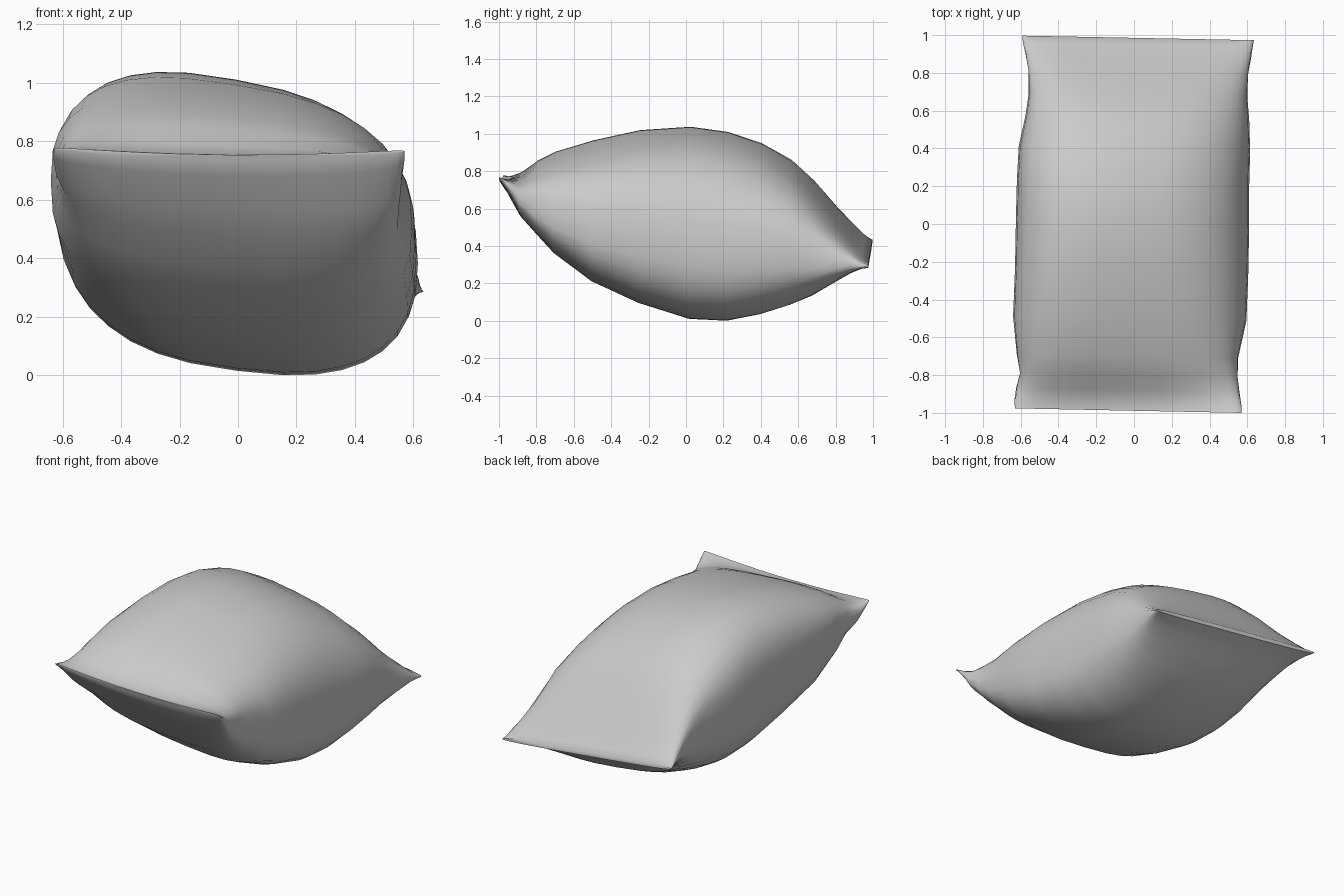
import bpy, bmesh, math

if "Cube" in bpy.data.objects:
    bpy.data.objects.remove(bpy.data.objects["Cube"])

# Stations along the sack: y, top z, bottom z, left x, right x, roll slope, section roundness
STATIONS = [
    (-0.988, 0.782, 0.760, -0.63, 0.570, -0.008, 3.0),
    (-0.95, 0.785, 0.705, -0.635, 0.570, -0.02, 3.0),
    (-0.88, 0.808, 0.570, -0.63, 0.565, -0.05, 3.0),
    (-0.80, 0.855, 0.470, -0.615, 0.560, -0.08, 3.0),
    (-0.70, 0.905, 0.360, -0.625, 0.555, -0.10, 2.9),
    (-0.50, 0.965, 0.210, -0.64, 0.595, -0.13, 2.8),
    (-0.25, 1.020, 0.095, -0.63, 0.605, -0.16, 2.7),
    (0.02, 1.038, 0.010, -0.625, 0.610, -0.18, 2.6),
    (0.22, 1.010, 0.000, -0.62, 0.610, -0.185, 2.6),
    (0.40, 0.950, 0.035, -0.61, 0.615, -0.18, 2.6),
    (0.56, 0.860, 0.085, -0.575, 0.610, -0.17, 2.7),
    (0.68, 0.750, 0.135, -0.56, 0.603, -0.16, 2.8),
    (0.80, 0.610, 0.205, -0.57, 0.615, -0.145, 2.9),
    (0.89, 0.515, 0.255, -0.58, 0.625, -0.13, 3.0),
    (0.95, 0.455, 0.278, -0.59, 0.630, -0.12, 3.0),
    (0.985, 0.433, 0.283, -0.59, 0.635, -0.116, 3.0),
]
SIDES = 36


def section(y, top, bottom, left, right, slope, n):
    """Rolled superellipse whose highest and lowest points meet top and bottom."""
    w, cx = (right - left) / 2, (right + left) / 2
    half, cz = (top - bottom) / 2, (top + bottom) / 2
    q = n / (n - 1)
    relax = 0.3 * max(0, min(1, (0.93 - abs(y)) / 0.3))  # underside rolls less

    def height(k):
        return max(half ** q - abs(k * w) ** q, 1e-6) ** (1 / q)

    h_top, h_bottom = height(slope), height(slope * (1 - relax))
    points = []
    for i in range(SIDES):
        a = 2 * math.pi * i / SIDES
        c, s = math.cos(a), math.sin(a)
        u = math.copysign(abs(c) ** (2 / n), c)
        v = math.copysign(abs(s) ** (2 / n), s)
        k = slope * (1 + relax * min(v, 0))
        h = h_top if v > 0 else h_bottom
        # tucked gussets beside the seams
        tuck = 0.02 * math.exp(-((abs(y) - 0.8) / 0.1) ** 2) * max(0, 1 - abs(v)) ** 2
        sag = 0.026 * (1 - u * u) * max(0, min(1, (-y - 0.8) / 0.15))
        points.append((cx + w * u * (1 - tuck), y - 0.012 * u,
                       cz + k * w * u + h * v - sag))
    return points


# Padded sack body, lofted from seam to seam
bm = bmesh.new()
rings = [[bm.verts.new(p) for p in section(*st)] for st in STATIONS]
for a, b in zip(rings, rings[1:]):
    for i in range(SIDES):
        j = (i + 1) % SIDES
        bm.faces.new((a[i], a[j], b[j], b[i]))
# Thin seam ends
bm.faces.new(rings[0])
bm.faces.new(rings[-1])
bmesh.ops.recalc_face_normals(bm, faces=bm.faces)
mesh = bpy.data.meshes.new("pillow_sack")
bm.to_mesh(mesh)
bm.free()
sack = bpy.data.objects.new("pillow_sack", mesh)
bpy.context.collection.objects.link(sack)
bpy.context.view_layer.objects.active = sack
sack.select_set(True)
bpy.ops.object.shade_smooth_by_angle(angle=math.radians(60))
